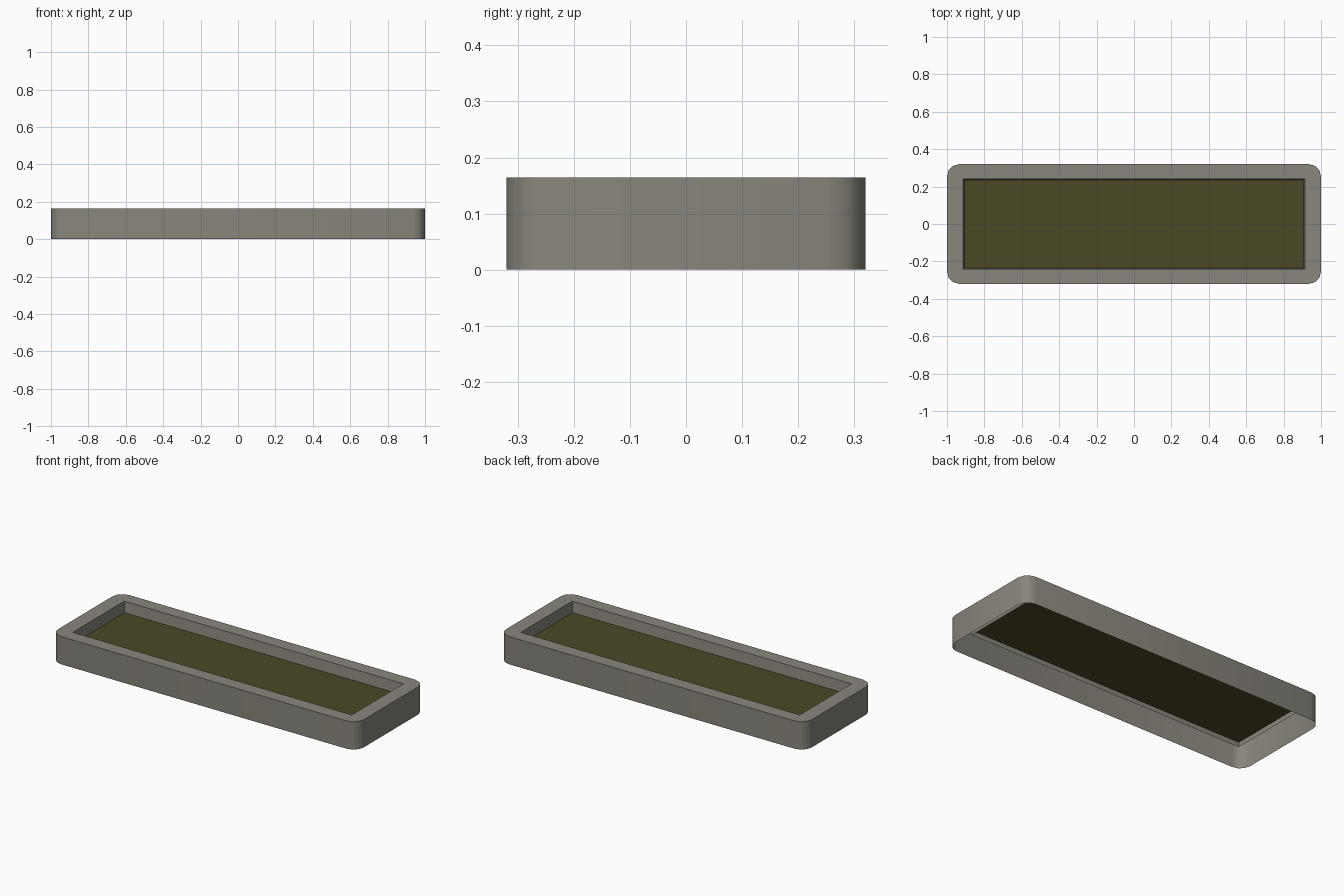
import bpy, bmesh, math

if "Cube" in bpy.data.objects:
    bpy.data.objects.remove(bpy.data.objects["Cube"])

TOP, FLOOR, SKIRT = 0.164, 0.10, 0.07   # rim height, bed level, inner wall bottom
HX, HY, R, SEG = 1.0, 0.32, 0.066, 3    # outer half sizes and corner rounding
SIGNS = [(1, 1), (-1, 1), (-1, -1), (1, -1)]


def material(name, colour):
    m = bpy.data.materials.new(name)
    m.diffuse_color = (*colour, 1)
    m.use_nodes = True
    m.node_tree.nodes["Principled BSDF"].inputs["Base Color"].default_value = m.diffuse_color
    return m


def finish(bm, name, mat):
    me = bpy.data.meshes.new(name)
    bm.to_mesh(me)
    bm.free()
    me.materials.append(mat)
    ob = bpy.data.objects.new(name, me)
    bpy.context.collection.objects.link(ob)
    return ob


def rect(bm, hx, hy, z):
    return [bm.verts.new((sx * hx, sy * hy, z)) for sx, sy in SIGNS]


def rounded(bm, z):
    loop = []
    for q, (sx, sy) in enumerate(SIGNS):
        for i in range(SEG + 1):
            a = math.pi / 2 * (q + i / SEG)
            loop.append(bm.verts.new((sx * (HX - R) + R * math.cos(a),
                                      sy * (HY - R) + R * math.sin(a), z)))
    return loop


def wall(bm, low, high):
    n = len(low)
    for i in range(n):
        j = (i + 1) % n
        bm.faces.new((low[i], low[j], high[j], high[i]))


stone = material("grey_stone", (0.25, 0.237, 0.20))
earth = material("olive_earth", (0.07, 0.066, 0.018))

# Hollow frame: rounded outer wall, flat rim, slightly tapered inner wall
bm = bmesh.new()
low, high = rounded(bm, 0), rounded(bm, TOP)
wall(bm, low, high)
inner = rect(bm, 0.913, 0.241, TOP)
bottom = rect(bm, 0.905, 0.232, SKIRT)
wall(bm, inner, bottom)
n = SEG + 1
for q in range(4):
    arc = high[q * n:(q + 1) * n]
    for a, b in zip(arc, arc[1:]):
        bm.faces.new((inner[q], a, b))
    bm.faces.new((inner[q], arc[-1], high[(q + 1) * n % len(high)], inner[(q + 1) % 4]))
frame = finish(bm, "planter_frame", stone)
bpy.context.view_layer.objects.active = frame
frame.select_set(True)
bpy.ops.object.shade_smooth_by_angle(angle=math.radians(40))

# Bed of earth set below the rim
bm = bmesh.new()
bm.faces.new(rect(bm, 0.909, 0.236, FLOOR))
finish(bm, "earth_bed", earth)
